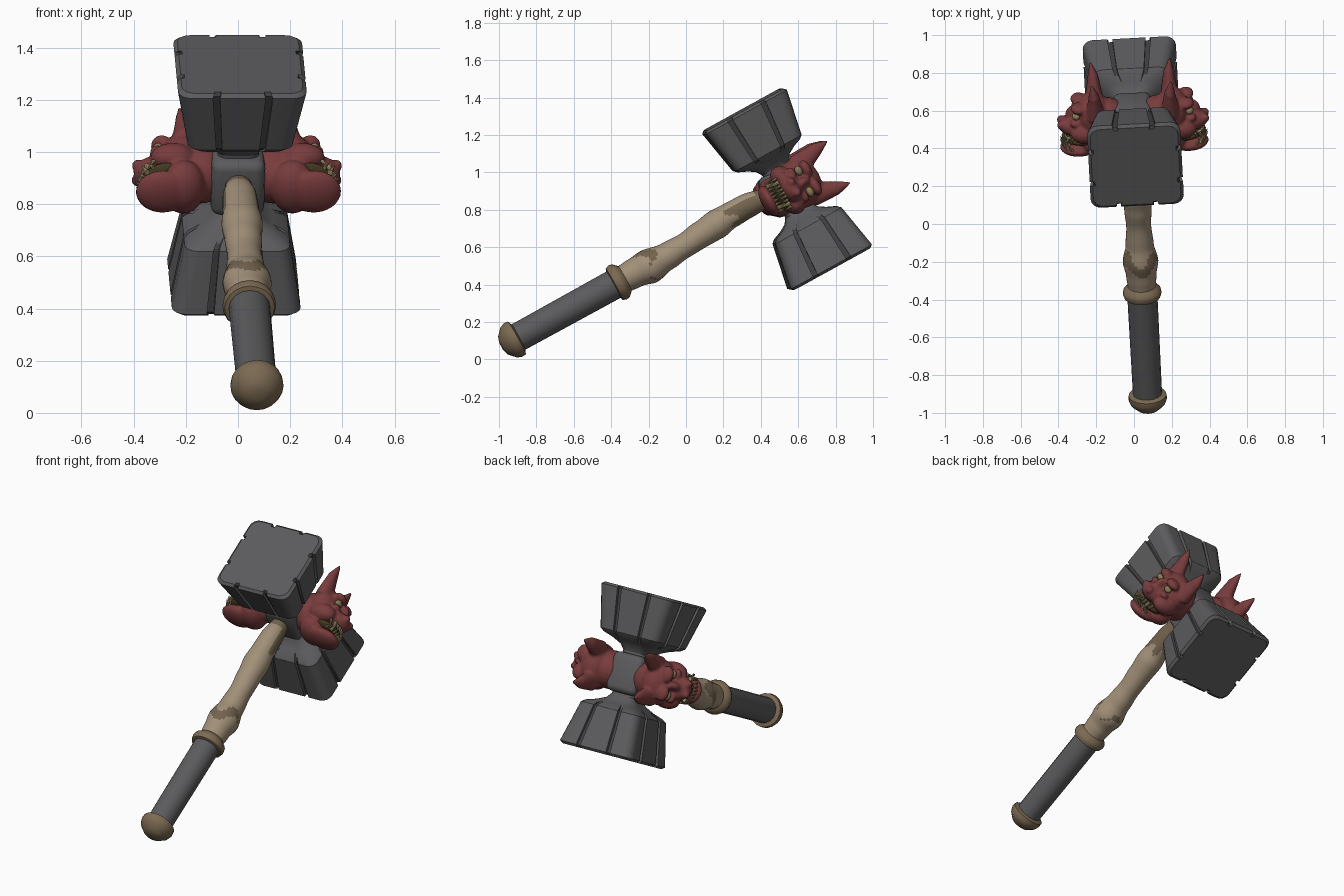
import bpy, bmesh, math
from mathutils import Matrix, Vector

if "Cube" in bpy.data.objects:
    bpy.data.objects.remove(bpy.data.objects["Cube"])

# Local frame: handle along -y, striking axis along z; then tilted into its pose
POSE = (Matrix.Translation((-0.004, 0.54, 0.91))
        @ Matrix.Rotation(math.radians(3), 4, 'Z')
        @ Matrix.Rotation(math.radians(28.8), 4, 'X'))


def material(name, *rgb):
    m = bpy.data.materials.new(name)
    m.use_nodes = True
    m.diffuse_color = (*rgb, 1)
    m.node_tree.nodes["Principled BSDF"].inputs["Base Color"].default_value = (*rgb, 1)
    return m


IRON = material("iron grey", .105, .105, .11)
GROOVE = material("groove dark grey", .05, .05, .053)
BONE = material("pale bone", .36, .28, .19)
STAIN = material("stained bone", .17, .125, .075)
BRONZE = material("dull bronze", .2, .145, .085)
RED = material("dark red hide", .19, .045, .046)
TEETH = material("yellowed teeth", .38, .31, .16)
MOUTH = material("mouth dark olive", .055, .04, .015)
EYE = material("eye olive", .24, .19, .09)


def finish(name, bm, mats, angle=35):
    bmesh.ops.recalc_face_normals(bm, faces=bm.faces)
    me = bpy.data.meshes.new(name)
    bm.to_mesh(me)
    bm.free()
    for m in mats:
        me.materials.append(m)
    for p in me.polygons:
        p.use_smooth = True
    me.set_sharp_from_angle(angle=math.radians(angle))
    ob = bpy.data.objects.new(name, me)
    bpy.context.collection.objects.link(ob)
    ob.matrix_world = POSE
    return ob


def loft(bm, rings):
    """Skin a list of equal-length point rings and cap both ends."""
    vs = [[bm.verts.new(p) for p in ring] for ring in rings]
    n = len(vs[0])
    sides = []
    for a, b in zip(vs, vs[1:]):
        for j in range(n):
            k = (j + 1) % n
            sides.append((j, bm.faces.new((a[j], a[k], b[k], b[j]))))
    bm.faces.new(vs[0])
    bm.faces.new(vs[-1])
    return sides


def lathe(name, profile, mats, sides=20, rule=None):
    """Profile rows: position along handle, radius, sideways offset."""
    bm = bmesh.new()
    loft(bm, [[(r * math.sin(math.tau * i / sides), u, v + r * math.cos(math.tau * i / sides))
               for i in range(sides)] for u, r, v in profile])
    if rule:
        for f in bm.faces:
            c = f.calc_center_median()
            f.material_index = int(rule(c.y, abs(math.atan2(c.x, c.z)), c.x))
    return finish(name, bm, mats, 40)


def ball(bm, centre, radii, seg=24):
    bmesh.ops.create_uvsphere(bm, u_segments=seg, v_segments=seg // 2, radius=1,
                              matrix=Matrix.Translation(centre) @ Matrix.Diagonal((*radii, 1)))


def spike(bm, base, tip, r, r_tip=.001, seg=8, flat=1):
    base, tip = Vector(base), Vector(tip)
    d = tip - base
    rot = d.to_track_quat('Z', 'Y').to_matrix().to_4x4()
    bmesh.ops.create_cone(bm, cap_ends=True, segments=seg, radius1=r, radius2=r_tip, depth=d.length,
                          matrix=Matrix.Translation((base + tip) / 2) @ Matrix.Diagonal((flat, 1, 1, 1)) @ rot)


# Striking blocks: rounded squares with two grooves per side, flaring from a neck
def outline(h, r, d):
    pts, floor = [], set()
    g, w = .41 * h, .055 * h
    for q in range(4):
        rot = Matrix.Rotation(-q * math.pi / 2, 2)
        side = [(-(h - r) - r * math.cos(t), (h - r) + r * math.sin(t))
                for t in [i * math.pi / 8 for i in range(5)]]
        for c in (-g, g):
            floor.add(len(pts) + len(side) + 1)
            side += [(c - w, h), (c - w, h - d), (c + w, h - d), (c + w, h)]
        pts += [rot @ Vector(p) for p in side]
    return pts, floor


BLOCK = [(.09, .078, .5, 0), (.13, .08, .5, 0), (.16, .1, .5, 0), (.185, .14, .4, 0),
         (.205, .185, .3, .015), (.222, .202, .26, .018), (.472, .247, .22, .018), (.486, .232, .22, .014)]
for name, s in (("upper_block", 1), ("lower_block", -1)):
    bm = bmesh.new()
    rings = []
    for z, h, k, d in BLOCK:
        pts, floor = outline(h, k * h, d)
        rings.append([(p[0], p[1], s * z) for p in pts])
    for j, f in loft(bm, rings):
        c = f.calc_center_median()
        f.material_index = int(j in floor and abs(c.z) > .2)
    bmesh.ops.remove_doubles(bm, verts=bm.verts, dist=1e-5)
    finish(name, bm, [IRON, GROOVE], 28)

# Centre box joining the blocks, handle and masks
bm = bmesh.new()
bmesh.ops.create_cube(bm, size=1, matrix=Matrix.Diagonal((.205, .25, .235, 1)))
bmesh.ops.bevel(bm, geom=bm.edges[:], offset=.035, segments=3, profile=.5, affect='EDGES')
finish("centre_box", bm, [IRON])

# Handle: pommel, grip, collar
lathe("pommel", [(-1.745, .025, .0), (-1.735, .055, 0), (-1.70, .092, 0), (-1.675, .102, 0),
                 (-1.65, .1, 0), (-1.64, .075, 0)], [BRONZE])
lathe("grip", [(-1.66, .077, 0), (-1.03, .08, 0)], [IRON], 16)
lathe("collar", [(-1.06, .079, 0), (-1.055, .096, 0), (-1.035, .103, 0), (-1.015, .1, 0),
                 (-1.0, .085, 0), (-.985, .07, 0)], [BRONZE])

# Knuckled bone shaft, stained near the head and across the joint
KEYS = [(-1.0, .074, 0), (-.93, .08, 0), (-.845, .094, -.006), (-.74, .074, -.005), (-.63, .066, 0),
        (-.52, .072, .01), (-.42, .079, .017), (-.33, .07, .024), (-.24, .067, .025), (-.09, .05, .015)]
shaft = [KEYS[0]]
for a, b in zip(KEYS, KEYS[1:]):
    for i in range(1, 7):
        t = i / 6
        e = t * t * (3 - 2 * t)
        shaft.append((a[0] + (b[0] - a[0]) * t, *[a[k] + (b[k] - a[k]) * e for k in (1, 2)]))


def stained(u, angle, x):
    joint = abs(u + .84 + .035 * math.cos(3 * angle)) < .022 + .02 * math.sin(2 * angle + x * 9)
    head_end = u > -.33 + .03 * math.sin(5 * angle) and angle > .75
    return joint or head_end or u > -.17


lathe("bone_shaft", shaft, [BONE, STAIN], 32, stained)

# Snarling masks on both sides: crown away from the handle, chin toward it
for side, s in (("left", 1), ("right", -1)):
    def mirrored(name, bm, mats, angle=40):
        bmesh.ops.transform(bm, matrix=Matrix.Diagonal((s, 1, 1, 1)), verts=bm.verts)
        return finish(side + "_" + name, bm, mats, angle)

    bm = bmesh.new()
    ball(bm, (.14, .02, 0), (.12, .125, .115))        # neck
    ball(bm, (.21, .06, 0), (.095, .12, .135))        # skull
    ball(bm, (.31, .005, 0), (.088, .058, .078))      # snout
    ball(bm, (.29, -.128, 0), (.105, .042, .09))      # jaw
    ball(bm, (.21, -.09, 0), (.085, .075, .11))       # jaw root
    ball(bm, (.315, .05, 0), (.045, .07, .028))       # nose bridge
    for m in (1, -1):
        ball(bm, (.25, -.01, m * .085), (.085, .055, .055))     # cheek
        ball(bm, (.285, .128, m * .055), (.042, .028, .05))     # brow
        ball(bm, (.305, .05, m * .07), (.03, .02, .035))        # lower lid
        ball(bm, (.38, .02, m * .032), (.024, .024, .024))      # nostril
        spike(bm, (.2, .1, m * .085), (.2, .235, m * .118), .068, .036, 16, .75)
        spike(bm, (.2, .225, m * .116), (.212, .305, m * .128), .04, .006, 16, .75)
    mask = mirrored("mask", bm, [RED], 180)
    rm = mask.modifiers.new("Blend", 'REMESH')
    rm.mode, rm.voxel_size, rm.use_smooth_shade = 'VOXEL', .008, True
    sm = mask.modifiers.new("Soften", 'SMOOTH')
    sm.factor, sm.iterations = .5, 5

    bm = bmesh.new()
    ball(bm, (.27, -.068, 0), (.1, .032, .092))
    mirrored("mouth", bm, [MOUTH], 180)

    bm = bmesh.new()
    for m in (1, -1):
        ball(bm, (.3, .088, m * .064), (.022, .02, .028), 16)
    mirrored("eyes", bm, [EYE], 180)

    # Teeth follow the arc of the lips, with longer fangs near the corners
    bm = bmesh.new()
    for i in range(9):
        v = (i - 4) * .021
        x = .285 + .095 * math.sqrt(1 - (v / .1) ** 2)
        size = 1.5 if i in (1, 7) else 1
        spike(bm, (x - .012, -.04, v), (x + .004, -.04 - .04 * size, v), .009 * size)
        spike(bm, (x - .008, -.105, v + .008), (x + .012, -.105 + .035 * size, v + .01), .008 * size)
    mirrored("teeth", bm, [TEETH])
